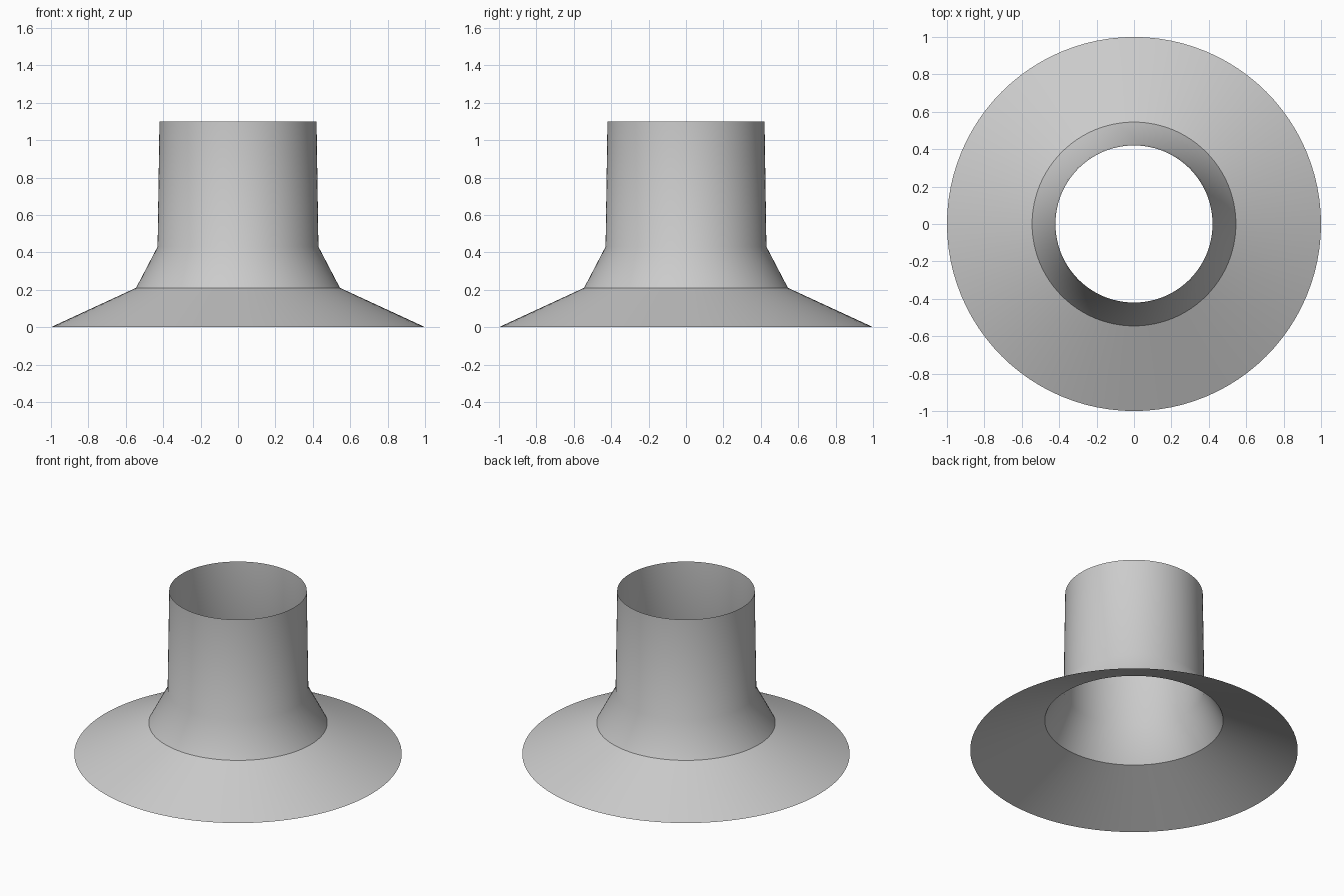
import bpy, bmesh
from math import cos, sin, tau

if "Cube" in bpy.data.objects:
    bpy.data.objects.remove(bpy.data.objects["Cube"])

SEGMENTS = 96


def lathe(name, profile):
    """Open, single-walled surface of revolution about z."""
    bm = bmesh.new()
    rings = [[bm.verts.new((r * cos(tau * i / SEGMENTS), r * sin(tau * i / SEGMENTS), z))
              for i in range(SEGMENTS)] for r, z in profile]
    for low, high in zip(rings, rings[1:]):
        for i in range(SEGMENTS):
            j = (i + 1) % SEGMENTS
            face = bm.faces.new((low[i], low[j], high[j], high[i]))
            face.smooth = True
    mesh = bpy.data.meshes.new(name)
    bm.to_mesh(mesh)
    bm.free()
    obj = bpy.data.objects.new(name, mesh)
    bpy.context.collection.objects.link(obj)
    return obj


# Sloped skirt at the bottom
lathe("flared_skirt", [(1.0, 0.0), (0.545, 0.21)])

# Tapered collar blending smoothly into the open pipe
lathe("collar_and_pipe", [(0.545, 0.21), (0.43, 0.43), (0.42, 1.1)])
